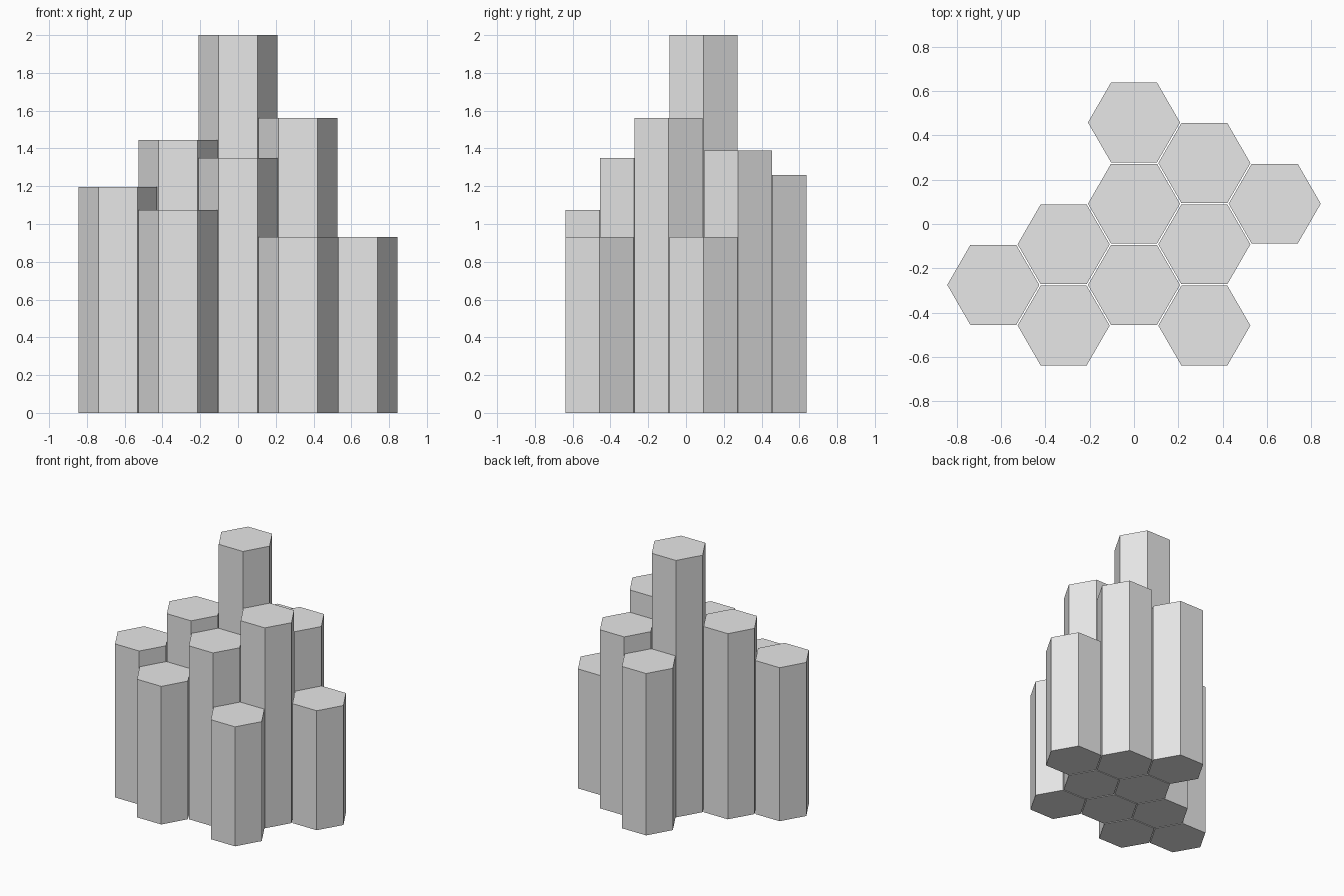
import bpy

cube = bpy.data.objects.get("Cube")
if cube:
    bpy.data.objects.remove(cube, do_unlink=True)

# Plain grey stone
stone = bpy.data.materials.new("grey_stone")
stone.use_nodes = True
colour = (0.8, 0.8, 0.8, 1)
stone.diffuse_color = colour
stone.node_tree.nodes["Principled BSDF"].inputs["Base Color"].default_value = colour

RADIUS = 0.208   # centre to corner
PITCH = 0.367    # distance between neighbouring columns
STEP_X = PITCH * 3 ** 0.5 / 2

# Hexagonal columns: grid column, row, height
columns = [
    (0, 2.5, 1.26),
    (1, 1.5, 1.39),
    (2, 0.5, 0.93),
    (0, 0.5, 2.0),
    (-1, -0.5, 1.445),
    (1, -0.5, 1.56),
    (0, -1.5, 1.35),
    (-2, -1.5, 1.195),
    (-1, -2.5, 1.075),
    (1, -2.5, 0.93),
]


def hex_column(number, col, row, height):
    bpy.ops.mesh.primitive_cylinder_add(
        vertices=6, radius=RADIUS, depth=height,
        location=(col * STEP_X, row * PITCH / 2, height / 2))
    column = bpy.context.object
    column.name = f"hexagonal_column_{number}"
    # Turn the corners to point along x
    column.rotation_euler.z = 3.14159265 / 6
    column.data.materials.append(stone)


for number, spec in enumerate(columns, 1):
    hex_column(number, *spec)
